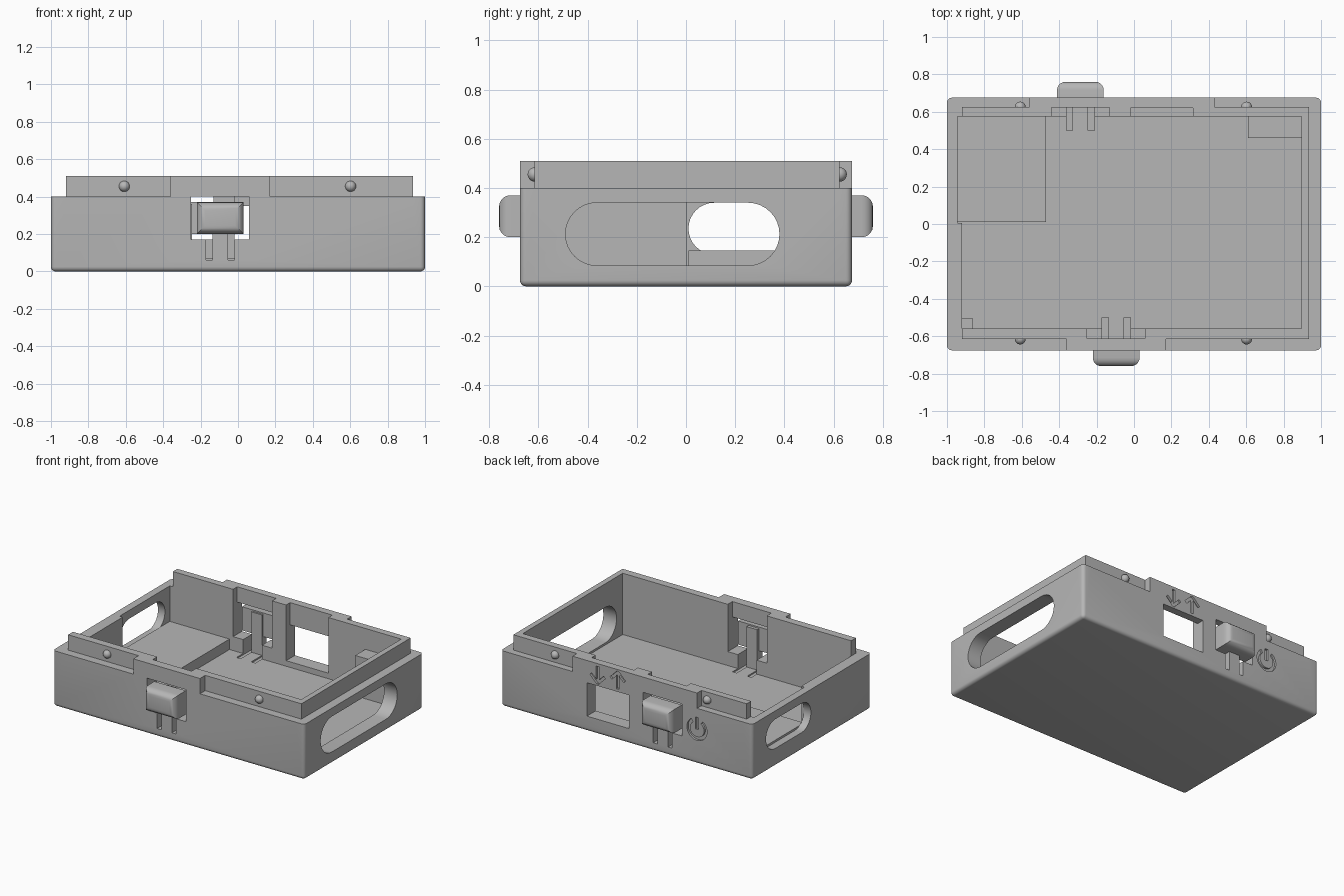
import bpy, bmesh, math
from mathutils import Matrix, Vector

cube = bpy.data.objects.get("Cube")
if cube:
    bpy.data.objects.remove(cube, do_unlink=True)

grey = bpy.data.materials.new("plain grey")
grey.use_nodes = True
GREY = (0.47, 0.47, 0.47, 1)
grey.diffuse_color = GREY
grey.node_tree.nodes["Principled BSDF"].inputs["Base Color"].default_value = GREY

# Main levels of the shell
W, D, RIM, TOP, FLOOR = 1.0, 0.675, 0.4, 0.51, 0.07
FRONT_IN, BACK_IN, LEFT_IN, RIGHT_IN = -0.56, 0.575, -0.92, 0.895


def finish(name, bm):
    bmesh.ops.recalc_face_normals(bm, faces=bm.faces)
    mesh = bpy.data.meshes.new(name)
    bm.to_mesh(mesh)
    bm.free()
    mesh.materials.append(grey)
    ob = bpy.data.objects.new(name, mesh)
    bpy.context.collection.objects.link(ob)
    return ob


def box(name, x, y, z, bevel=0, rule=None, turn=0):
    """Box from three ranges; edges passing the rule are rounded."""
    bm = bmesh.new()
    bmesh.ops.create_cube(bm, size=1)
    mid = Vector([sum(r) / 2 for r in (x, y, z)])
    size = [abs(r[1] - r[0]) for r in (x, y, z)]
    bm.transform(Matrix.Translation(mid) @ Matrix.Rotation(turn, 4, 'Y') @ Matrix.Diagonal((*size, 1)))
    if bevel:
        edges = [e for e in bm.edges if rule(e)]
        bmesh.ops.bevel(bm, geom=edges, offset=bevel, segments=5, profile=0.5, affect='EDGES')
    return finish(name, bm)


def prism(name, points, place, lo, hi):
    """Extrude a flat outline between two depths."""
    bm = bmesh.new()
    ends = [[bm.verts.new(place(u, v, d)) for u, v in points] for d in (lo, hi)]
    for ring in ends:
        bm.faces.new(ring)
    for i in range(len(points)):
        j = (i + 1) % len(points)
        bm.faces.new((ends[0][i], ends[0][j], ends[1][j], ends[1][i]))
    return finish(name, bm)


def cut(target, cutter):
    mod = target.modifiers.new("cut", 'BOOLEAN')
    mod.operation, mod.solver, mod.object = 'DIFFERENCE', 'EXACT', cutter
    bpy.context.view_layer.objects.active = target
    bpy.ops.object.modifier_apply(modifier=mod.name)
    bpy.data.objects.remove(cutter, do_unlink=True)


def cut_box(x, y, z, turn=0):
    cut(shell, box("cutter", x, y, z, turn=turn))


def arc(cu, cv, r, start, end, n=16):
    return [(cu + r * math.cos(start + (end - start) * i / n),
             cv + r * math.sin(start + (end - start) * i / n)) for i in range(n + 1)]


def stadium(y0, y1, z0, z1):
    r, mid, q = (z1 - z0) / 2, (z0 + z1) / 2, math.pi / 2
    return arc(y1 - r, mid, r, -q, q) + arc(y0 + r, mid, r, q, 3 * q)


# Shell: a rounded block, trimmed to leave the rim lip and the two tabs
shell = box("shell", (-W, W), (-D, D), (0, TOP), 0.025,
            lambda e: min(v.co.z for v in e.verts) < 0.1)
ABOVE = (RIM, 1)
cut_box((0.935, 2), (-1, 1), ABOVE)
cut_box((-2, LEFT_IN), (-1, 1), ABOVE)
for x in ((-2, -0.36), (0.17, 2)):
    cut_box(x, (-1, -0.615), ABOVE)
for x in ((-2, -0.56), (0.43, 2)):
    cut_box(x, (0.625, 1), ABOVE)

# Cavity and the thinned area of the left wall
cut_box((LEFT_IN, RIGHT_IN), (FRONT_IN, BACK_IN), (FLOOR, 1))
cut_box((-0.945, -0.8), (0.005, BACK_IN), (FLOOR, 1))

# Long slots in the end walls
along_x = lambda u, v, d: (d, u, v)
cut(shell, prism("cutter", stadium(-0.49, 0.38, 0.085, 0.34), along_x, 0.8, 1.2))
cut(shell, prism("cutter", stadium(0.01, 0.52, 0.13, 0.34), along_x, -1.2, -0.85))

# Back window with its inner recess
cut_box((-0.02, 0.315), (0.5, 0.62), (0.11, 1))
cut_box((-0.02, 0.315), (0.5, 1), (0.11, 0.35))


def latch(side, cx, sign, inner):
    """Opening, flexible tongue and push button on one long wall."""
    span = lambda a, b: (cx + a, cx + b)
    depth = lambda a, b: tuple(sorted((sign * a, sign * b)))
    cut_box(span(-0.155, 0.155), depth(0.5, inner), (0.17, 1))
    cut_box(span(-0.155, 0.155), depth(0.5, 1), (0.17, RIM))
    cut_box(span(-0.075, 0.075), depth(0.5, inner), (FLOOR, 0.2))
    for a, b in ((-0.075, -0.042), (0.042, 0.075)):
        cut_box(span(a, b), depth(0.5, 1), (0.06, 0.2))
    box(side + "_tongue", span(-0.042, 0.042), depth(inner, D), (0.165, 0.36))
    box(side + "_button", span(-0.125, 0.125), depth(0.635, 0.76), (0.2, 0.37), 0.045,
        lambda e: max(abs(v.co.y) for v in e.verts) > 0.7
        and min(abs(v.co.y) for v in e.verts) > 0.7)


latch("front", -0.095, -1, 0.612)
latch("back", -0.287, 1, 0.622)

# Engraved arrows above the window
ENGRAVE = (D - 0.015, 0.8)
for cx, way in ((0.23, -1), (0.07, 1)):
    cz = 0.43
    cut_box((cx - 0.011, cx + 0.011), ENGRAVE, (cz - 0.06, cz + 0.06))
    for s in (-1, 1):
        mx, mz = cx + s * 0.026, cz + way * 0.034
        cut_box((mx - 0.04, mx + 0.04), ENGRAVE, (mz - 0.01, mz + 0.01), s * way * math.pi / 4)

# Engraved power symbol: open ring and bar
px, pz = -0.56, 0.25
a0, a1 = math.radians(125), math.radians(415)
ring = arc(px, pz, 0.08, a0, a1, 32) + arc(px, pz, 0.056, a1, a0, 32)
cut(shell, prism("cutter", ring, lambda u, v, d: (u, d, v), *ENGRAVE))
cut_box((px - 0.012, px + 0.012), ENGRAVE, (pz, pz + 0.085))

# Inner supports standing on the floor
UNDER = FLOOR - 0.02
box("raised_platform", (-0.945, -0.47), (0.01, BACK_IN + 0.01), (UNDER, 0.145))
box("corner_support", (0.61, RIGHT_IN + 0.01), (0.46, BACK_IN + 0.01), (UNDER, 0.36))
box("small_post", (LEFT_IN - 0.01, -0.86), (FRONT_IN - 0.01, -0.505), (UNDER, 0.3))

# Snap bumps on the long sides of the lip
for side, y in (("front", -0.615), ("back", 0.625)):
    for hand, x in (("right", -0.608), ("left", 0.602)):
        bm = bmesh.new()
        bmesh.ops.create_uvsphere(bm, u_segments=24, v_segments=12, radius=0.029,
                                  matrix=Matrix.Translation((x, y, 0.455)))
        finish(f"{side}_{hand}_snap_bump", bm)

# Smooth the rounded parts and keep the corners crisp
for ob in bpy.context.scene.objects:
    ob.select_set(ob.type == 'MESH')
bpy.context.view_layer.objects.active = shell
bpy.ops.object.shade_smooth_by_angle(angle=math.radians(30))
